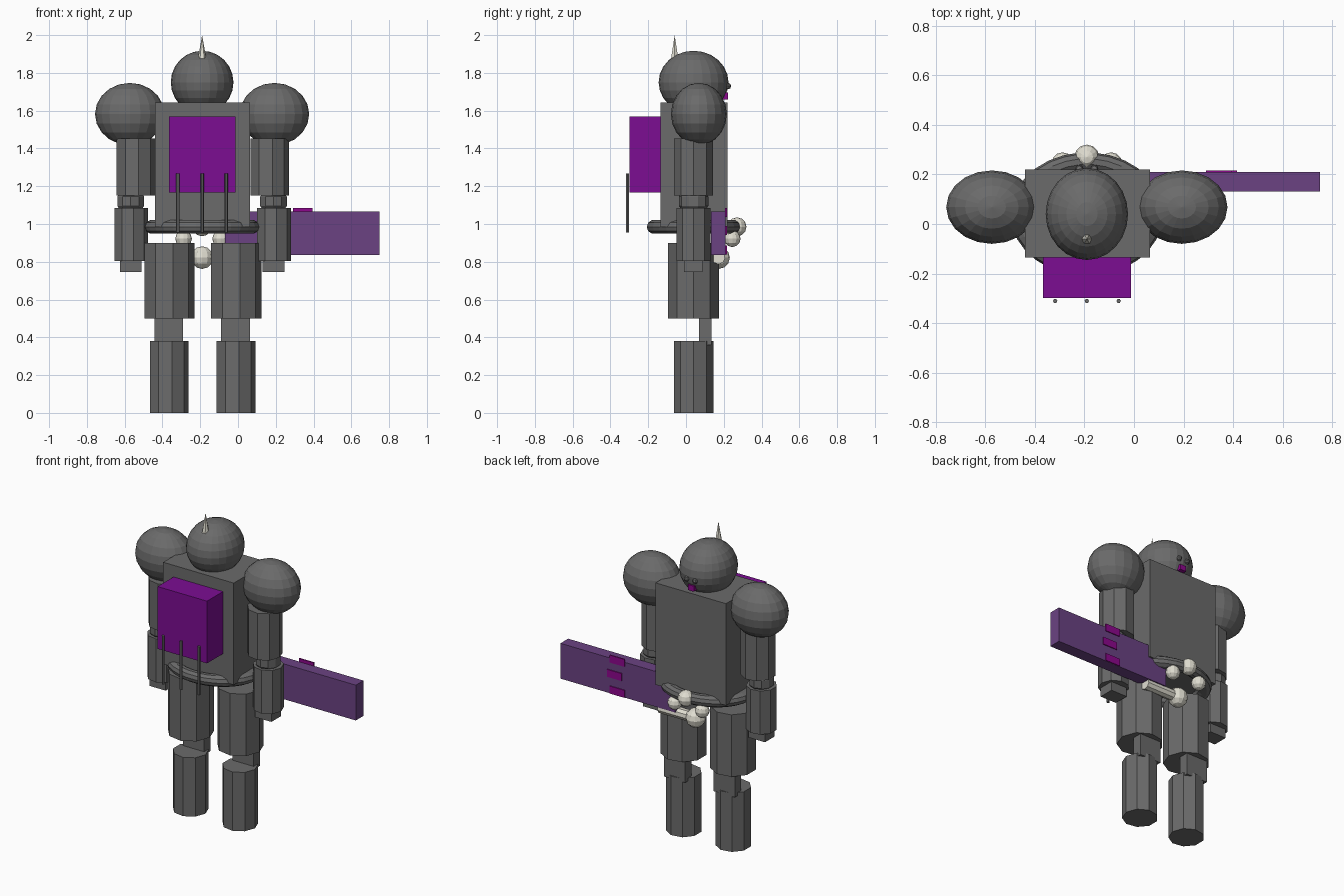
import bpy
from math import radians, pi, cos, sin
from mathutils import Matrix

cube = bpy.data.objects.get("Cube")
if cube:
    bpy.data.objects.remove(cube, do_unlink=True)

MID = -0.19    # the figure's own centre line
DEPTH = 0.04   # the figure's centre in y


def material(name, rgb):
    m = bpy.data.materials.new(name)
    m.use_nodes = True
    m.diffuse_color = (*rgb, 1)
    m.node_tree.nodes["Principled BSDF"].inputs["Base Color"].default_value = (*rgb, 1)
    return m


GREY = material("armour grey", (0.145, 0.145, 0.145))
VIOLET = material("backpack violet", (0.2, 0.004, 0.29))
DUSK = material("blade purple", (0.145, 0.055, 0.225))
MAGENTA = material("mark magenta", (0.27, 0.002, 0.27))
IVORY = material("ivory", (0.75, 0.73, 0.64))


def finish(name, mat):
    ob = bpy.context.object
    ob.name = name
    ob.data.materials.append(mat)
    return ob


def box(name, mat, x, y, z):
    """Box from (low, high) pairs on each axis."""
    pairs = (x, y, z)
    bpy.ops.mesh.primitive_cube_add(size=1, location=[(a + b) / 2 for a, b in pairs])
    ob = finish(name, mat)
    ob.scale = [b - a for a, b in pairs]
    return ob


def ball(name, mat, loc, radii, segments=12):
    bpy.ops.mesh.primitive_uv_sphere_add(segments=segments, ring_count=segments // 2,
                                         radius=1, location=loc)
    ob = finish(name, mat)
    ob.scale = radii
    return ob


def prism(name, mat, x, y, z, r, sides=9, top=None):
    """Upright prism or cone between two heights, first corner towards +x."""
    bpy.ops.mesh.primitive_cone_add(vertices=sides, radius1=r, radius2=r if top is None else top,
                                    depth=z[1] - z[0], location=(x, y, sum(z) / 2))
    ob = finish(name, mat)
    ob.data.transform(Matrix.Rotation(-pi / 2, 4, 'Z'))
    return ob


# Torso, waist ring and backpack
box("torso", GREY, (-0.44, 0.064), (-0.135, 0.22), (0.985, 1.643))
bpy.ops.mesh.primitive_torus_add(major_segments=30, minor_segments=10, major_radius=0.212,
                                 minor_radius=0.037, location=(MID, DEPTH, 0.985))
finish("waist_ring", GREY).scale = (1.235, 1, 1)
box("backpack", VIOLET, (-0.366, -0.013), (-0.298, -0.13), (1.166, 1.568))
for i in (-1, 0, 1):
    prism("backpack_rod", GREY, MID + i * 0.128, -0.31, (0.955, 1.268), 0.009, 6)

# Head with spike, eyes and mouth
ball("head", GREY, (MID, DEPTH, 1.75), (0.166, 0.185, 0.167), 24)
prism("head_spike", IVORY, MID, -0.06, (1.865, 2.0), 0.024, 6, 0)
box("mouth", MAGENTA, (MID - 0.022, MID + 0.022), (0.17, 0.222), (1.66, 1.695))

for side, label in ((-1, "right"), (1, "left")):
    ball(label + "_eye", GREY, (MID + side * 0.03, 0.222, 1.73), (0.017,) * 3, 8)
    # Arm
    ball(label + "_shoulder", GREY, (MID + side * 0.383, 0.068, 1.582), (0.184, 0.148, 0.165), 20)
    prism(label + "_upper_arm", GREY, MID + side * 0.354, DEPTH, (1.15, 1.452), 0.105)
    elbow = MID + side * 0.378
    ball(label + "_elbow", GREY, (elbow, DEPTH, 1.12), (0.078, 0.082, 0.08), 10)
    prism(label + "_forearm", GREY, elbow, DEPTH, (0.805, 1.086), 0.092)
    box(label + "_hand", GREY, (elbow - 0.058, elbow + 0.058), (-0.01, 0.088), (0.747, 0.82))
    # Leg
    hip = MID + side * 0.177
    prism(label + "_thigh", GREY, hip, DEPTH, (0.5, 0.9), 0.137)
    box(label + "_knee", GREY, (hip - 0.076, hip + 0.076), (0.07, 0.135), (0.36, 0.52))
    prism(label + "_shin", GREY, hip, DEPTH, (0, 0.38), 0.106)
    # Belt ornament
    ball(label + "_belt_bead", IVORY, (MID + side * 0.098, 0.245, 0.922), (0.044,) * 3)

ball("belt_centre_bead", IVORY, (MID, 0.27, 0.985), (0.05,) * 3)

# Broad blade with its grip, pommel and painted marks
ball("pommel", IVORY, (MID, 0.172, 0.822), (0.06,) * 3)
grip = prism("grip", IVORY, -0.065, 0.172, (0.697, 0.947), 0.035, 9)
grip.location.z = 0.822
grip.rotation_euler.y = radians(90)
box("blade", DUSK, (-0.07, 0.75), (0.132, 0.21), (0.837, 1.065))
for z, x in ((1.062, 0.29), (0.965, 0.31), (0.862, 0.29)):
    box("blade_mark", MAGENTA, (x, x + 0.105), (0.207, 0.216), (z - 0.024, z + 0.024))
